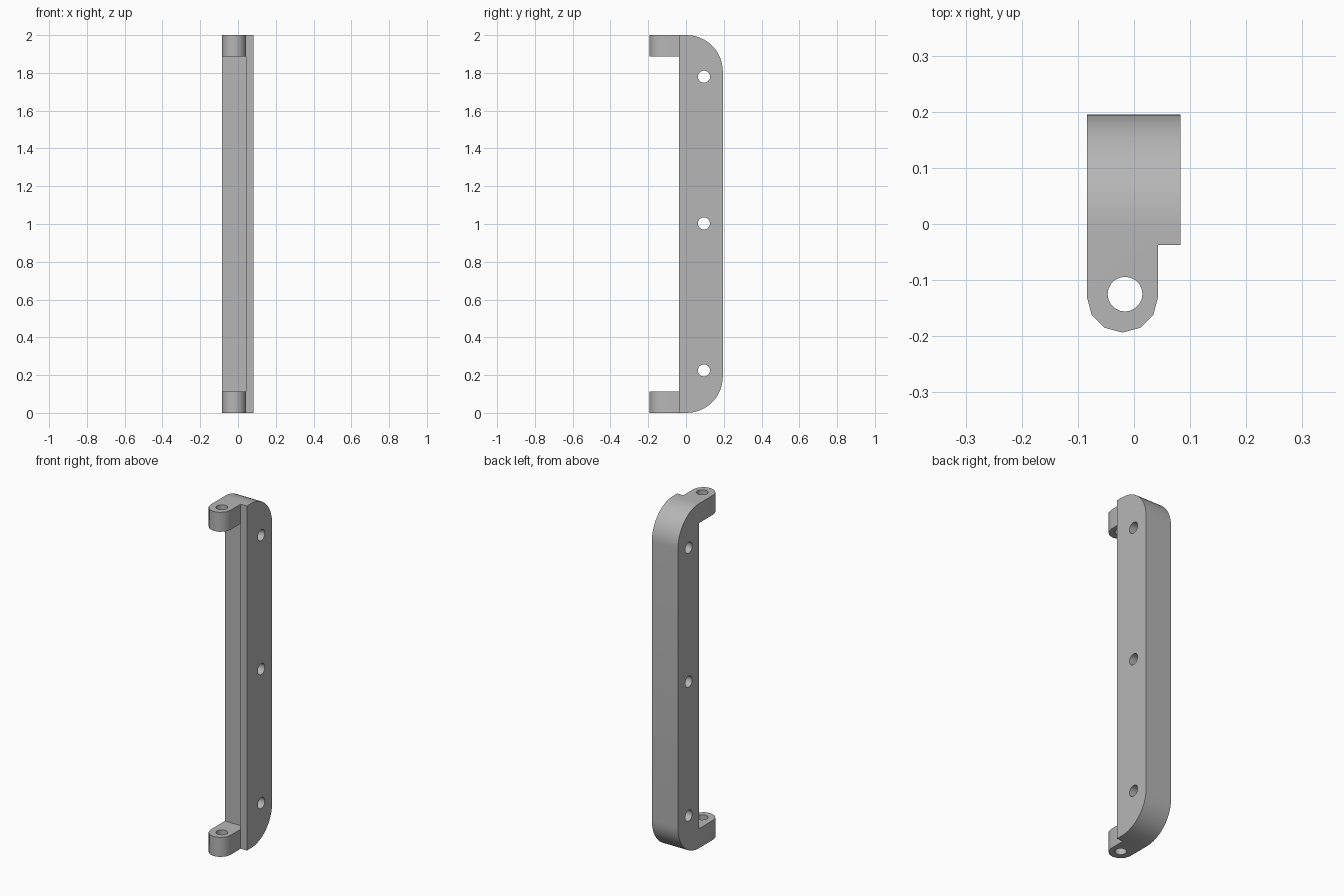
import bpy, bmesh
from math import pi, sin, cos, radians
from mathutils import Matrix, Vector

if "Cube" in bpy.data.objects:
    bpy.data.objects.remove(bpy.data.objects["Cube"])

HEIGHT = 2.0
LEFT, STEP, RIGHT = -0.084, 0.043, 0.083
BACK, STRIP_FRONT, RECESS = 0.195, -0.037, 0.0
LUG_Y, LUG_R = -0.13, (STEP - LEFT) / 2
LUG_H = 0.113

grey = bpy.data.materials.new("plain grey")
grey.use_nodes = True
grey.diffuse_color = (0.47, 0.47, 0.47, 1)
grey.node_tree.nodes["Principled BSDF"].inputs["Base Color"].default_value = grey.diffuse_color


def make_object(name, bm):
    bmesh.ops.recalc_face_normals(bm, faces=bm.faces)
    mesh = bpy.data.meshes.new(name)
    bm.to_mesh(mesh)
    bm.free()
    mesh.materials.append(grey)
    obj = bpy.data.objects.new(name, mesh)
    bpy.context.collection.objects.link(obj)
    return obj


def cut(target, name, bm):
    cutter = make_object(name, bm)
    cutter.hide_render = True
    mod = target.modifiers.new(name, 'BOOLEAN')
    mod.operation = 'DIFFERENCE'
    mod.solver = 'EXACT'
    mod.object = cutter
    bpy.context.view_layer.objects.active = target
    bpy.ops.object.modifier_apply(modifier=name)
    bpy.data.objects.remove(cutter)


def rod(radius, length, centre, segments, rotation=Matrix()):
    bm = bmesh.new()
    bmesh.ops.create_cone(bm, cap_ends=True, segments=segments, radius1=radius,
                          radius2=radius, depth=length,
                          matrix=Matrix.Translation(centre) @ rotation)
    return bm


# Bracket body: stepped outline with a faceted round nose, extruded upward
mid = (LEFT + STEP) / 2
nose = [(mid + LUG_R * cos(a), LUG_Y + LUG_R * sin(a))
        for a in (pi + i * pi / 6 for i in range(7))]
outline = nose + [(STEP, STRIP_FRONT), (RIGHT, STRIP_FRONT), (RIGHT, BACK), (LEFT, BACK)]
bm = bmesh.new()
base = bm.faces.new([bm.verts.new((x, y, 0)) for x, y in outline])
top = bmesh.ops.extrude_face_region(bm, geom=[base])
bmesh.ops.translate(bm, vec=(0, 0, HEIGHT),
                    verts=[v for v in top["geom"] if isinstance(v, bmesh.types.BMVert)])

# Round the top and bottom back edges
back_edges = [e for e in bm.edges
              if all(abs(v.co.y - BACK) < 1e-4 for v in e.verts)
              and abs(e.verts[0].co.z - e.verts[1].co.z) < 1e-4]
bmesh.ops.bevel(bm, geom=back_edges, offset=0.192, segments=12, profile=0.5, affect='EDGES')
bracket = make_object("mounting_bracket", bm)

# Open the gap between the two lugs, leaving the front strip
low, high = Vector((-0.3, -0.4, LUG_H)), Vector((STEP, RECESS, HEIGHT - LUG_H))
bm = bmesh.new()
bmesh.ops.create_cube(bm, size=1, matrix=Matrix.Translation((low + high) / 2)
                      @ Matrix.Diagonal((high - low).to_4d()))
cut(bracket, "lug_gap", bm)

# Screw holes through the side
for z in (0.225, 1.003, 1.78):
    cut(bracket, "screw_hole", rod(0.032, 1, (0, 0.095, z), 24, Matrix.Rotation(pi / 2, 4, 'Y')))

# Pivot holes through the lugs
for z in (LUG_H / 2, HEIGHT - LUG_H / 2):
    cut(bracket, "pivot_hole", rod(0.031, 0.3, (-0.016, -0.125, z), 20))

# Smooth the curves, keep edges sharp
bpy.ops.object.select_all(action='DESELECT')
bracket.select_set(True)
bpy.context.view_layer.objects.active = bracket
bpy.ops.object.shade_smooth_by_angle(angle=radians(35))
